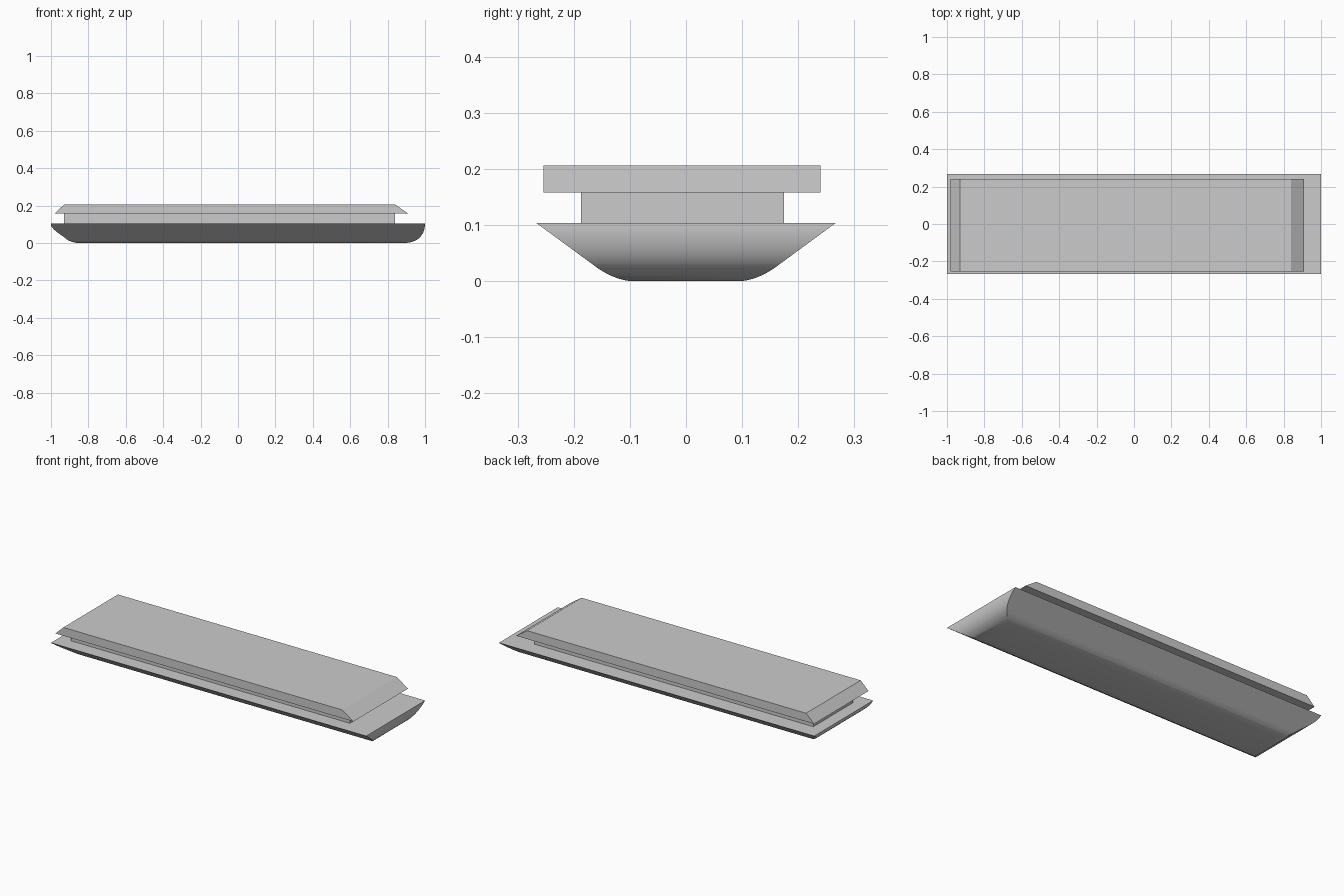
import bpy, bmesh, math
from mathutils import Vector

cube = bpy.data.objects.get("Cube")
if cube:
    bpy.data.objects.remove(cube, do_unlink=True)

grey = bpy.data.materials.new("plain grey")
grey.use_nodes = True
COLOUR = (0.6, 0.6, 0.6, 1)
grey.diffuse_color = COLOUR
grey.node_tree.nodes["Principled BSDF"].inputs["Base Color"].default_value = COLOUR


def extrude(name, profile, axis, start, end):
    """Closed profile of (horizontal, z) points, extruded along x or y."""
    bm = bmesh.new()
    if axis == "x":
        points = [Vector((start, h, z)) for h, z in profile]
        step = Vector((end - start, 0, 0))
    else:
        points = [Vector((h, start, z)) for h, z in profile]
        step = Vector((0, end - start, 0))
    face = bm.faces.new([bm.verts.new(p) for p in points])
    result = bmesh.ops.extrude_face_region(bm, geom=[face], use_keep_orig=True)
    moved = [v for v in result["geom"] if isinstance(v, bmesh.types.BMVert)]
    bmesh.ops.translate(bm, verts=moved, vec=step)
    bmesh.ops.recalc_face_normals(bm, faces=bm.faces)
    mesh = bpy.data.meshes.new(name)
    bm.to_mesh(mesh)
    bm.free()
    mesh.materials.append(grey)
    obj = bpy.data.objects.new(name, mesh)
    bpy.context.collection.objects.link(obj)
    return obj


def curve(a, b, c, n=10):
    """Quadratic bend from a to c, pulled towards b."""
    a, b, c = Vector(a), Vector(b), Vector(c)
    return [tuple(a * (1 - t) ** 2 + b * 2 * t * (1 - t) + c * t * t)
            for t in (i / n for i in range(n + 1))]


DECK = 0.104

# Hull: flared cross-section, intersected with a side profile
right_half = [(0.267, DECK)] + curve((0.165, 0.029), (0.13, 0.002), (0.095, 0))
section = right_half + [(-y, z) for y, z in reversed(right_half)]
hull = extrude("hull", section, "x", -1.1, 1.1)

stern = curve((1, 0.096), (0.99, 0.0), (0.88, 0), 14)
bow = curve((-0.84, 0), (-0.9, 0.0), (-0.93, 0.032), 8) + curve(
    (-0.95, 0.046), (-1, 0.08), (-1, 0.098), 5)
side = [(0.992, DECK + 0.05), (1, DECK)] + stern + bow + [(-1, DECK + 0.05)]
cutter = extrude("hull_cutter", side, "y", -0.4, 0.4)
cutter.hide_render = True

trim = hull.modifiers.new("trim", "BOOLEAN")
trim.operation = "INTERSECT"
trim.solver = "EXACT"
trim.object = cutter
bpy.context.view_layer.objects.active = hull
bpy.ops.object.select_all(action="DESELECT")
hull.select_set(True)
bpy.ops.object.modifier_apply(modifier=trim.name)
bpy.data.objects.remove(cutter, do_unlink=True)
bpy.ops.object.shade_smooth_by_angle(angle=math.radians(30))

# Recessed block between the hull and the top slab
FRONT, BACK, NECK_TOP, TOP = -0.93, 0.84, 0.158, 0.206
neck = [(FRONT, DECK), (BACK, DECK), (BACK, NECK_TOP), (FRONT, NECK_TOP)]
extrude("recessed_block", neck, "y", -0.187, 0.175)

# Top slab with sloping ends
slab = [(-0.98, NECK_TOP), (0.91, NECK_TOP), (BACK, TOP), (FRONT, TOP)]
extrude("top_slab", slab, "y", -0.254, 0.24)
